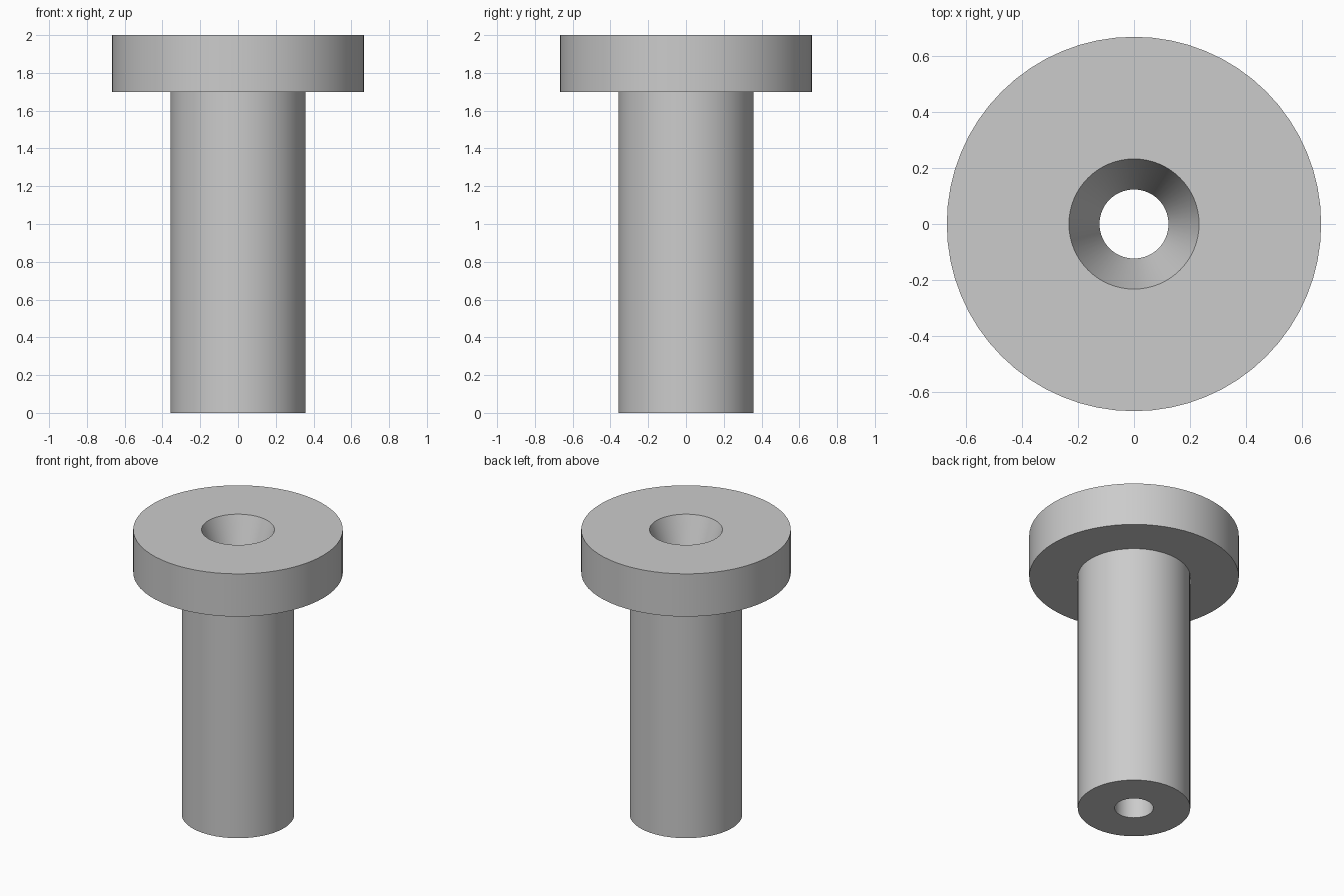
import bpy, bmesh, math

SEGMENTS = 64

cube = bpy.data.objects.get("Cube")
if cube:
    bpy.data.objects.remove(cube, do_unlink=True)

# Single plain grey material
grey = bpy.data.materials.new("light_grey")
grey.use_nodes = True
colour = (0.6, 0.6, 0.6, 1.0)
grey.diffuse_color = colour
grey.node_tree.nodes["Principled BSDF"].inputs["Base Color"].default_value = colour


def lathe(name, profile):
    """Revolve a closed (radius, height) profile around the z axis."""
    bm = bmesh.new()
    rings = []
    for radius, height in profile:
        ring = []
        for i in range(SEGMENTS):
            a = math.tau * i / SEGMENTS
            ring.append(bm.verts.new((radius * math.cos(a), radius * math.sin(a), height)))
        rings.append(ring)
    for k, ring in enumerate(rings):
        following = rings[(k + 1) % len(rings)]
        for i in range(SEGMENTS):
            j = (i + 1) % SEGMENTS
            bm.faces.new((ring[i], ring[j], following[j], following[i]))
    bmesh.ops.recalc_face_normals(bm, faces=bm.faces)
    mesh = bpy.data.meshes.new(name)
    bm.to_mesh(mesh)
    bm.free()
    mesh.materials.append(grey)
    obj = bpy.data.objects.new(name, mesh)
    bpy.context.collection.objects.link(obj)
    bpy.ops.object.select_all(action="DESELECT")
    obj.select_set(True)
    bpy.context.view_layer.objects.active = obj
    bpy.ops.object.shade_smooth_by_angle(angle=math.radians(15))
    return obj


# Flanged bushing: shaft, wide head, tapered mouth and straight bore
shaft_r, head_r, bore_r, mouth_r = 0.358, 0.667, 0.123, 0.232
head_base, top = 1.7, 2.0
lathe("flanged_bushing", [
    (bore_r, 0), (shaft_r, 0), (shaft_r, head_base),
    (head_r, head_base), (head_r, top),
    (mouth_r, top), (bore_r, head_base),
])
